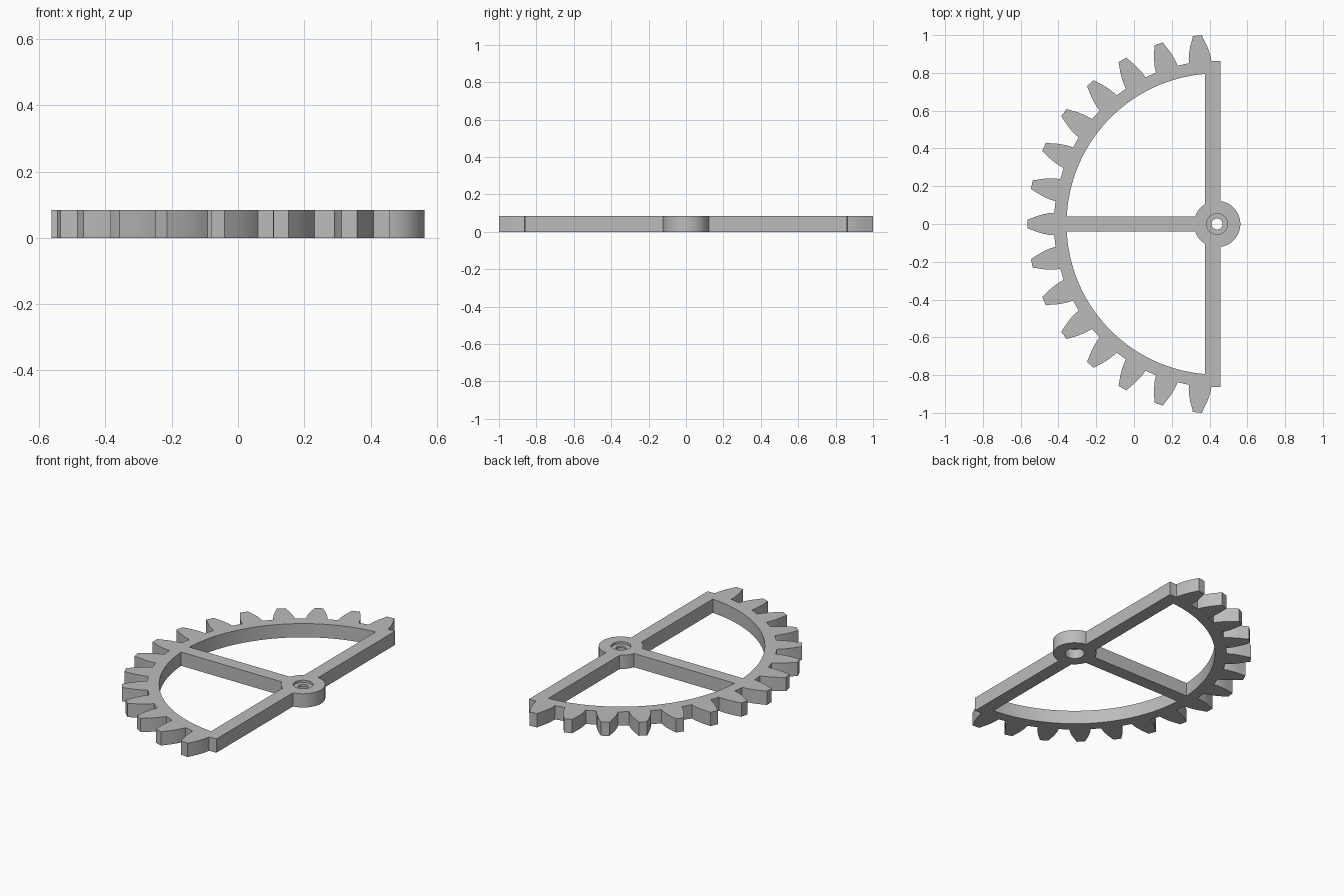
import bpy, bmesh, math
from math import sin, cos, asin, acos, radians, pi

if "Cube" in bpy.data.objects:
    bpy.data.objects.remove(bpy.data.objects["Cube"])

AXIS_X = 0.44        # gear axis
H = 0.084            # thickness
ROOT, RIM_IN, HUB, BORE, PIN = 0.862, 0.797, 0.123, 0.055, 0.029
BAR_L, BAR_R = -0.065, 0.017    # long bar edges relative to the axis
SPOKE = 0.04                    # half width of the short spoke
FLANK = [(0.862, 0.0600), (0.89, 0.0575), (0.92, 0.0515), (0.95, 0.0430),
         (0.98, 0.0315), (1.003, 0.0235)]   # tooth half profile: radius, half width

steel = bpy.data.materials.new("grey_plastic")
steel.diffuse_color = (0.5, 0.5, 0.5, 1)
steel.use_nodes = True
steel.node_tree.nodes["Principled BSDF"].inputs["Base Color"].default_value = steel.diffuse_color


def arc(r, a0, a1, n):
    return [(r * cos(a0 + (a1 - a0) * i / n), r * sin(a0 + (a1 - a0) * i / n))
            for i in range(n + 1)]


def tooth(a):
    """Tooth outline pointing along angle a, counter-clockwise."""
    side = [(r, -w) for r, w in FLANK] + [(r, w) for r, w in reversed(FLANK)]
    return [(r * cos(a) - w * sin(a), r * sin(a) + w * cos(a)) for r, w in side]


def plate(name, loops, z0, z1):
    """Extrude nested closed outlines into a flat plate."""
    curve = bpy.data.curves.new(name, 'CURVE')
    curve.dimensions, curve.fill_mode = '2D', 'BOTH'
    curve.extrude = (z1 - z0) / 2
    for pts in loops:
        s = curve.splines.new('POLY')
        s.points.add(len(pts) - 1)
        for p, (x, y) in zip(s.points, pts):
            p.co = (x, y, 0, 1)
        s.use_cyclic_u = True
    tmp = bpy.data.objects.new(name + "_outline", curve)
    bpy.context.collection.objects.link(tmp)
    dg = bpy.context.evaluated_depsgraph_get()
    mesh = bpy.data.meshes.new_from_object(tmp.evaluated_get(dg))
    bpy.data.objects.remove(tmp)
    # weld caps to walls and place on the ground
    bm = bmesh.new()
    bm.from_mesh(mesh)
    bmesh.ops.remove_doubles(bm, verts=bm.verts, dist=1e-5)
    bmesh.ops.translate(bm, verts=bm.verts, vec=(AXIS_X, 0, (z0 + z1) / 2))
    bmesh.ops.recalc_face_normals(bm, faces=bm.faces)
    bm.to_mesh(mesh)
    bm.free()
    mesh.materials.clear()
    mesh.materials.append(steel)
    ob = bpy.data.objects.new(name, mesh)
    bpy.context.collection.objects.link(ob)
    bpy.ops.object.select_all(action='DESELECT')
    ob.select_set(True)
    bpy.context.view_layer.objects.active = ob
    bpy.ops.object.shade_smooth_by_angle(angle=radians(25))
    return ob


# Outer outline: hub, bar end, fifteen teeth, other bar end
hub_a = acos(BAR_R / HUB)
end_a = acos(BAR_R / ROOT)
half = asin(FLANK[0][1] / ROOT)
outer = arc(HUB, -hub_a, hub_a, 32)
outer += arc(ROOT, end_a, radians(96) - half, 3)[:-1]
for i in range(15):
    outer += tooth(radians(96 + 12 * i))
outer += arc(ROOT, radians(264) + half, 2 * pi - end_a, 3)[1:]

# Two windows between rim, bar, hub and spoke
window = arc(RIM_IN, acos(BAR_L / RIM_IN), pi - asin(SPOKE / RIM_IN), 40)
window += arc(HUB, pi - asin(SPOKE / HUB), acos(BAR_L / HUB), 8)
mirrored = [(x, -y) for x, y in window]

bore = arc(BORE, 0, 2 * pi, 40)[:-1]
plate("sector_gear", [outer, window, mirrored, bore], 0, H)

# Thin web inside the bore with the pin hole
plate("bore_web", [bore, arc(PIN, 0, 2 * pi, 32)[:-1]], 0.058, 0.070)
